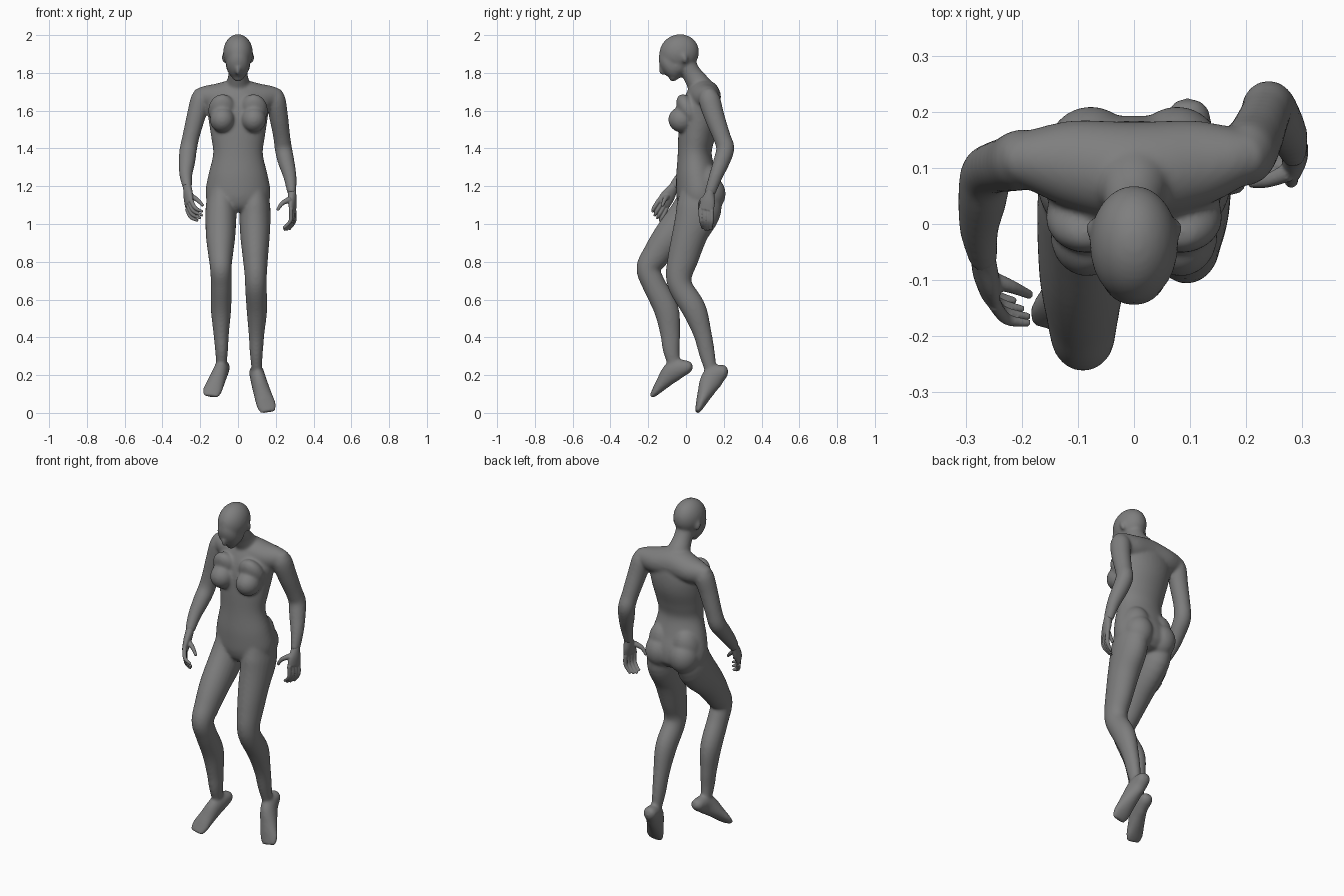
import bpy, bmesh, math
from mathutils import Vector, Matrix

X, Y = Vector((1, 0, 0)), Vector((0, 1, 0))
grey = bpy.data.materials.new("dark_grey")
grey.diffuse_color = (.21, .21, .21, 1)


def spline(p, i, t):
    """Catmull-Rom point between stations i and i+1."""
    a, b, c, d = (Vector(p[max(0, min(len(p) - 1, i + k))]) for k in (-1, 0, 1, 2))
    return 0.5 * (2 * b + (c - a) * t + (2 * a - 5 * b + 4 * c - d) * t * t
                  + (3 * b - a - 3 * c + d) * t ** 3)


def loft(bm, stations, ref=X, sides=24, steps=5):
    """Elliptical tube through (x, y, z, half width along ref, half depth)."""
    pts = [spline(stations, i, k / steps)
           for i in range(len(stations) - 1) for k in range(steps)]
    pts.append(Vector(stations[-1]))
    centres = [Vector(p[:3]) for p in pts]
    n = len(pts)
    rings = []
    for i, p in enumerate(pts):
        t = (centres[min(n - 1, i + 1)] - centres[max(0, i - 1)]).normalized()
        side = (ref - t * ref.dot(t)).normalized()
        other = t.cross(side)
        rings.append([bm.verts.new(centres[i]
                                   + side * p[3] * math.cos(2 * math.pi * k / sides)
                                   + other * p[4] * math.sin(2 * math.pi * k / sides))
                      for k in range(sides)])
    for r, s in zip(rings, rings[1:]):
        for k in range(sides):
            m = (k + 1) % sides
            bm.faces.new((r[k], r[m], s[m], s[k]))
    bm.faces.new(rings[0][::-1])
    bm.faces.new(rings[-1])


def ball(bm, centre, radii, pitch=0):
    m = (Matrix.Translation(centre) @ Matrix.Rotation(math.radians(pitch), 4, 'X')
         @ Matrix.Diagonal((*radii, 1)))
    bmesh.ops.create_uvsphere(bm, u_segments=28, v_segments=18, radius=1, matrix=m)


def finish(bm, name, voxel, smooth):
    """Fuse the overlapping volumes into one smooth skin."""
    bmesh.ops.recalc_face_normals(bm, faces=bm.faces)
    me = bpy.data.meshes.new(name)
    bm.to_mesh(me)
    bm.free()
    me.materials.append(grey)
    ob = bpy.data.objects.new(name, me)
    bpy.context.collection.objects.link(ob)
    r = ob.modifiers.new("fuse", 'REMESH')
    r.mode = 'VOXEL'
    r.voxel_size = voxel
    r.use_smooth_shade = True
    s = ob.modifiers.new("soften", 'SMOOTH')
    s.factor = 0.5
    s.iterations = smooth
    return ob


body = bmesh.new()

# Torso, shoulder girdle and neck
loft(body, [(0, .08, 1.075, .10, .08), (0, .075, 1.11, .158, .113), (0, .07, 1.17, .172, .122),
            (0, .055, 1.26, .157, .108), (0, .046, 1.37, .132, .090), (0, .055, 1.46, .142, .097),
            (0, .073, 1.56, .157, .108), (0, .084, 1.64, .162, .10), (0, .092, 1.71, .11, .078)],
     sides=36)
loft(body, [(-.228, .118, 1.665, .035, .04), (-.18, .115, 1.672, .056, .058),
            (-.11, .108, 1.672, .078, .072), (0, .094, 1.68, .088, .086),
            (.11, .108, 1.672, .078, .072), (.18, .118, 1.672, .056, .058),
            (.228, .122, 1.665, .035, .04)], ref=Y)
loft(body, [(0, -.01, 1.89, .047, .052), (0, .012, 1.83, .050, .050), (0, .037, 1.785, .052, .053),
            (0, .07, 1.735, .066, .063), (0, .09, 1.69, .09, .07)])
for s in (-1, 1):
    # Bust with a sloping upper side, seat blending into the hips
    ball(body, (s * .083, -.022, 1.552), (.066, .072, .068), -8)
    ball(body, (s * .083, .012, 1.600), (.075, .052, .095), 28)
    ball(body, (s * .077, .122, 1.160), (.082, .088, .095))
    ball(body, (s * .074, .092, 1.195), (.084, .086, .125), -14)

# Head: skull, tilted face, nose, ears
ball(body, (0, -.036, 1.906), (.079, .106, .098), 20)
ball(body, (0, -.081, 1.846), (.062, .056, .088), 28)
ball(body, (0, -.050, 1.838), (.064, .060, .060), 28)
ball(body, (0, -.128, 1.812), (.013, .017, .028), 20)
ball(body, (0, -.066, 1.775), (.030, .024, .020), 28)
for s in (-1, 1):
    ball(body, (s * .074, -.008, 1.880), (.012, .016, .030), 15)

# Arms
loft(body, [(.19, .118, 1.71, .035, .035), (.198, .124, 1.66, .053, .057),
            (.215, .15, 1.57, .050, .054), (.232, .19, 1.46, .045, .047),
            (.24, .208, 1.40, .046, .048), (.255, .188, 1.33, .044, .044),
            (.275, .157, 1.25, .035, .036), (.285, .125, 1.16, .023, .029)])
loft(body, [(-.19, .115, 1.71, .035, .035), (-.198, .115, 1.66, .053, .054),
            (-.222, .107, 1.57, .050, .050), (-.25, .10, 1.46, .045, .046),
            (-.264, .087, 1.39, .046, .047), (-.27, .045, 1.332, .044, .044),
            (-.276, -.01, 1.262, .035, .036), (-.268, -.066, 1.195, .025, .028)])

# Legs
loft(body, [(.088, .075, 1.20, .065, .10), (.09, .068, 1.08, .082, .120),
            (.09, .022, .95, .079, .095), (.092, -.015, .82, .067, .082),
            (.094, -.037, .73, .059, .070), (.095, -.025, .66, .057, .064),
            (.100, .042, .55, .055, .065), (.098, .087, .42, .042, .049),
            (.097, .112, .31, .034, .042), (.1, .132, .22, .026, .030)])
loft(body, [(-.088, .075, 1.20, .065, .10), (-.09, .045, 1.08, .082, .114),
            (-.092, -.08, .94, .078, .090), (-.092, -.155, .84, .066, .075),
            (-.091, -.199, .765, .057, .064), (-.089, -.170, .68, .055, .062),
            (-.090, -.105, .55, .054, .066), (-.089, -.084, .42, .041, .053),
            (-.087, -.078, .33, .034, .044), (-.088, -.06, .24, .026, .030)])

# Feet, toes pointing down
loft(body, [(.096, .220, .232, .020, .016), (.097, .198, .222, .037, .037),
            (.106, .140, .182, .041, .060), (.133, .096, .092, .048, .038),
            (.152, .072, .034, .052, .022), (.158, .058, .004, .040, .012)])
loft(body, [(-.076, .034, .250, .020, .016), (-.079, .008, .244, .036, .036),
            (-.090, -.064, .222, .040, .056), (-.118, -.124, .158, .047, .037),
            (-.137, -.160, .114, .051, .022), (-.143, -.182, .088, .040, .012)])
finish(body, "body", .007, 14)


# Hands: palm, four curled fingers and a thumb
def hand(name, wrist, knuckles, mids, tips, thumb):
    bm = bmesh.new()
    wrist = Vector(wrist)
    k0, k1 = (Vector(v) for v in knuckles)
    wide, mid = k1 - k0, (k0 + k1) / 2
    half = wide.length / 2 + .010
    back = wrist + (wrist - mid) * .3
    loft(bm, [(*back, .021, .021), (*wrist, .026, .022),
              (*wrist.lerp(mid, .5), half * .95, .021), (*mid, half, .015)], ref=wide.normalized())
    for i in range(4):
        f = i / 3
        a, b, c = (Vector(p).lerp(Vector(q), f) for p, q in (knuckles, mids, tips))
        c = b + (c - b) * (.95, 1.1, 1.0, .85)[i]
        loft(bm, [(*a, .012, .012), (*b, .0105, .0105), (*c, .007, .007)],
             ref=wide.normalized(), sides=12)
    p, q, r = thumb
    loft(bm, [(*p, .017, .017), (*q, .012, .012), (*r, .008, .008)],
         ref=wide.normalized(), sides=12)
    finish(bm, name, .0035, 4)


hand("hand_forward", (-.268, -.066, 1.195),
     ((-.248, -.144, 1.125), (-.270, -.103, 1.082)),
     ((-.226, -.170, 1.085), (-.250, -.126, 1.036)),
     ((-.184, -.177, 1.064), (-.204, -.140, 1.014)),
     ((-.258, -.098, 1.150), (-.218, -.112, 1.130), (-.184, -.127, 1.095)))
hand("hand_back", (.286, .125, 1.16),
     ((.280, .076, 1.080), (.298, .136, 1.070)),
     ((.278, .080, 1.018), (.298, .136, 1.014)),
     ((.238, .090, .975), (.264, .132, .962)),
     ((.275, .092, 1.130), (.235, .076, 1.110), (.208, .072, 1.072)))
